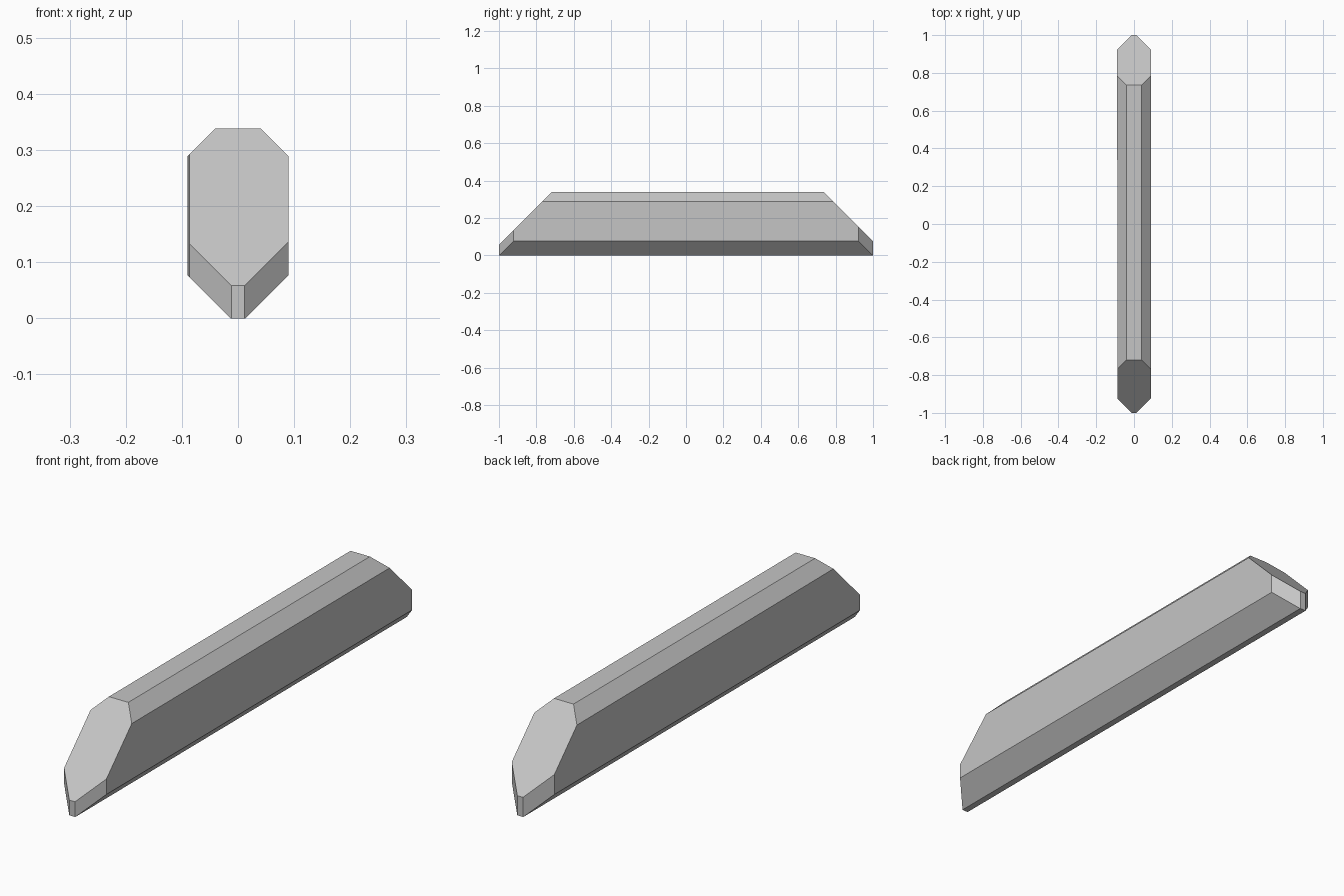
import bpy, bmesh
from mathutils import Vector

cube = bpy.data.objects.get("Cube")
if cube:
    bpy.data.objects.remove(cube, do_unlink=True)

WIDTH, HEIGHT, LENGTH = 0.09, 0.338, 1.0

# Plain grey material
grey = bpy.data.materials.new("light grey")
grey.use_nodes = True
colour = (0.56, 0.56, 0.56, 1)
grey.diffuse_color = colour
grey.node_tree.nodes["Principled BSDF"].inputs["Base Color"].default_value = colour

# Rectangular block
bm = bmesh.new()
bmesh.ops.create_cube(bm, size=1)
bmesh.ops.scale(bm, vec=(2 * WIDTH, 2 * LENGTH, HEIGHT), verts=bm.verts)
bmesh.ops.translate(bm, vec=(0, 0, HEIGHT / 2), verts=bm.verts)


def slice_off(point, normal):
    """Cut away everything beyond the plane and cap the cut."""
    geom = bm.verts[:] + bm.edges[:] + bm.faces[:]
    cut = bmesh.ops.bisect_plane(bm, geom=geom, dist=1e-6, plane_co=Vector(point),
                                 plane_no=Vector(normal).normalized(), clear_outer=True)
    edges = [e for e in cut["geom_cut"] if isinstance(e, bmesh.types.BMEdge)]
    bmesh.ops.contextual_create(bm, geom=edges)


# Slight taper of the right flank towards the front
slice_off((-WIDTH, LENGTH, 0), (-2, -0.004, 0))

# Long bevels along the top and the keel
for side in (-1, 1):
    slice_off((side * 0.041, 0, HEIGHT), (side, 0, 1))
    slice_off((side * 0.013, 0, 0), (side, 0, -1))

# Sloping ends, pointed in plan
for end, tip_height in ((-1, 0.058), (1, 0.075)):
    slice_off((0, end * LENGTH, tip_height), (0, end, 1))
    for side in (-1, 1):
        slice_off((side * 0.012, end * LENGTH, 0), (side, end, 0))

bmesh.ops.remove_doubles(bm, verts=bm.verts, dist=0.0005)
bmesh.ops.recalc_face_normals(bm, faces=bm.faces)
mesh = bpy.data.meshes.new("bevelled_bar")
bm.to_mesh(mesh)
bm.free()
mesh.materials.append(grey)
bar = bpy.data.objects.new("bevelled_bar", mesh)
bpy.context.collection.objects.link(bar)
